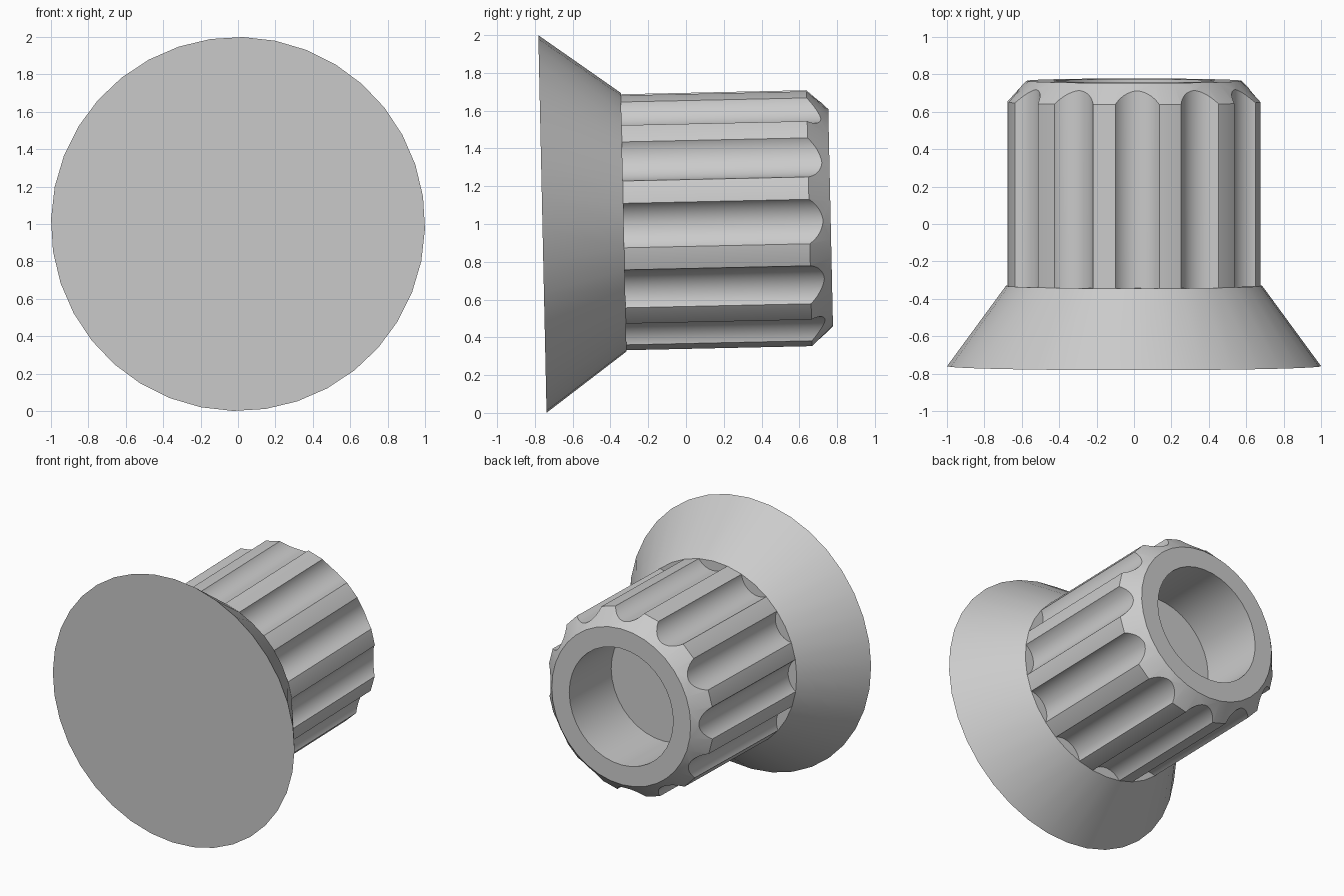
import bpy, bmesh
from math import cos, sin, radians
from mathutils import Matrix

cube = bpy.data.objects.get("Cube")
if cube:
    bpy.data.objects.remove(cube, do_unlink=True)

# The turning axis is local z, laid along +y with a slight upward tilt
SIDES = 36
TWIST = radians(1.5)
PLACE = Matrix.Translation((0, -0.76, 1)) @ Matrix.Rotation(radians(-88.75), 4, "X")

grey = bpy.data.materials.new("light grey")
grey.use_nodes = True
grey.diffuse_color = (0.6, 0.6, 0.6, 1)
grey.node_tree.nodes["Principled BSDF"].inputs["Base Color"].default_value = (0.6, 0.6, 0.6, 1)


def add_object(name, bm):
    bmesh.ops.recalc_face_normals(bm, faces=bm.faces)
    mesh = bpy.data.meshes.new(name)
    bm.to_mesh(mesh)
    bm.free()
    mesh.materials.append(grey)
    obj = bpy.data.objects.new(name, mesh)
    bpy.context.collection.objects.link(obj)
    obj.matrix_world = PLACE
    return obj


def lathe(name, profile):
    """Closed solid from (radius, height) rings, capped at both ends."""
    bm = bmesh.new()
    rings = []
    for r, h in profile:
        angles = [TWIST + radians(360 * i / SIDES) for i in range(SIDES)]
        rings.append([bm.verts.new((r * cos(a), r * sin(a), h)) for a in angles])
    for low, high in zip(rings, rings[1:]):
        for i in range(SIDES):
            j = (i + 1) % SIDES
            bm.faces.new((low[i], low[j], high[j], high[i]))
    bm.faces.new(rings[0])
    bm.faces.new(rings[-1])
    return add_object(name, bm)


def smooth(obj):
    bpy.ops.object.select_all(action="DESELECT")
    obj.select_set(True)
    bpy.context.view_layer.objects.active = obj
    bpy.ops.object.shade_smooth_by_angle(angle=radians(30))


# Flared front flange
flange = lathe("flange", [(1, 0), (0.685, 0.43)])

# Grip with chamfered rim and blind bore
grip = lathe("grip", [(0.685, 0.43), (0.685, 1.413), (0.575, 1.526),
                      (0.43, 1.526), (0.43, 1.03)])

# Twelve round cutters for the grip flutes
bm = bmesh.new()
for k in range(12):
    a = TWIST + radians(30 * k)
    bmesh.ops.create_cone(bm, cap_ends=True, segments=48, radius1=0.145, radius2=0.145, depth=1.4,
                          matrix=Matrix.Translation((0.759 * cos(a), 0.759 * sin(a), 1)))
cutter = add_object("flute_cutter", bm)
cutter.hide_render = True

bpy.context.view_layer.update()
flutes = grip.modifiers.new("flutes", "BOOLEAN")
flutes.operation = "DIFFERENCE"
flutes.solver = "EXACT"
flutes.object = cutter
bpy.context.view_layer.objects.active = grip
bpy.ops.object.modifier_apply(modifier="flutes")
bpy.data.objects.remove(cutter, do_unlink=True)

for part in (flange, grip):
    smooth(part)
